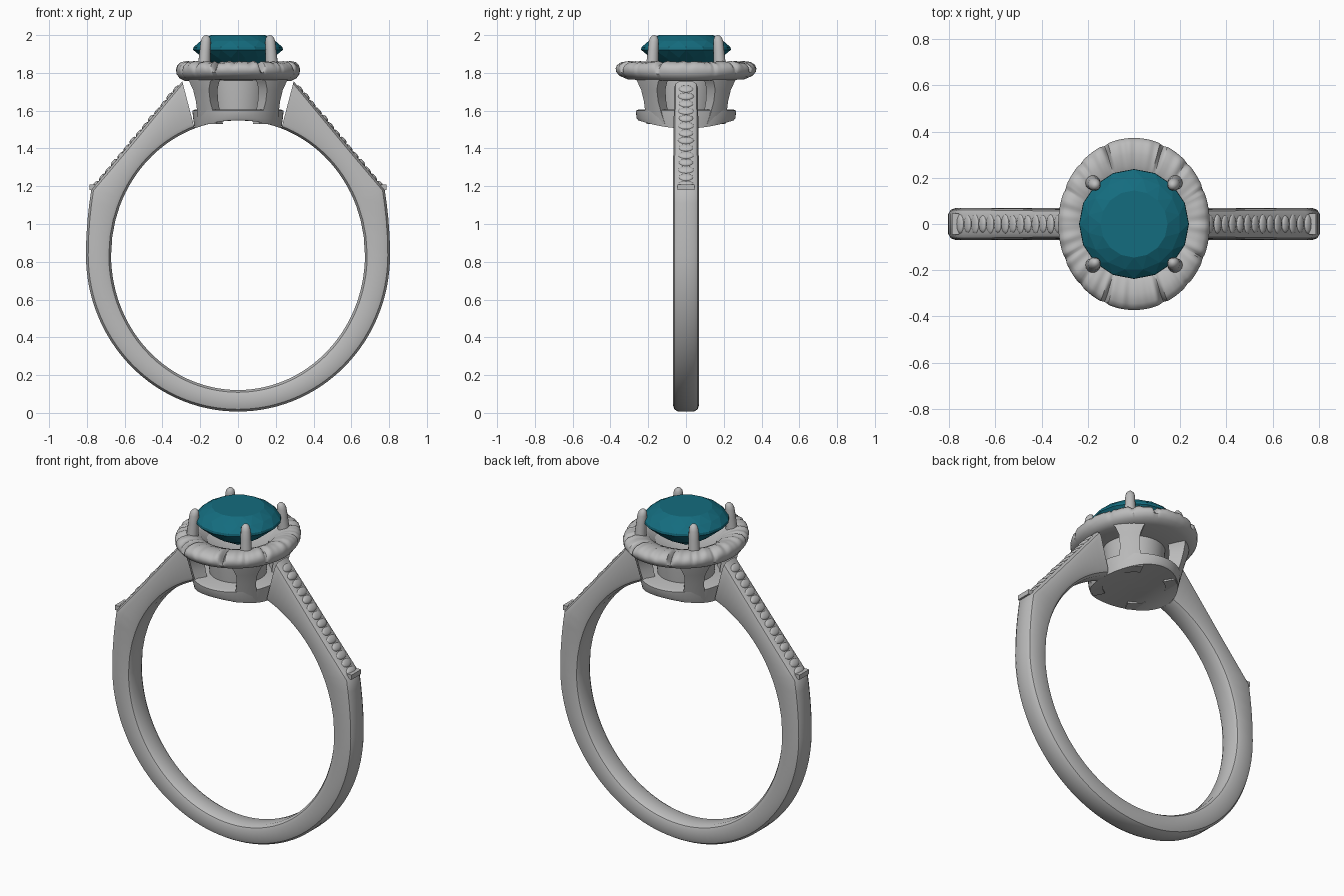
import bpy, bmesh, math
from mathutils import Matrix, Vector

if "Cube" in bpy.data.objects:
    bpy.data.objects.remove(bpy.data.objects["Cube"])

def material(name, rgb):
    m = bpy.data.materials.new(name)
    m.diffuse_color = (*rgb, 1)
    m.use_nodes = True
    m.node_tree.nodes["Principled BSDF"].inputs["Base Color"].default_value = m.diffuse_color
    return m

METAL = material("silver metal", (0.5, 0.5, 0.5))
TEAL = material("teal gem", (0.007, 0.15, 0.21))

def finish(name, bm, mat, smooth=35):
    bmesh.ops.remove_doubles(bm, verts=bm.verts, dist=1e-5)
    bmesh.ops.recalc_face_normals(bm, faces=bm.faces)
    me = bpy.data.meshes.new(name)
    bm.to_mesh(me)
    bm.free()
    me.materials.append(mat)
    ob = bpy.data.objects.new(name, me)
    bpy.context.collection.objects.link(ob)
    if smooth:
        bpy.ops.object.select_all(action='DESELECT')
        ob.select_set(True)
        bpy.context.view_layer.objects.active = ob
        bpy.ops.object.shade_smooth_by_angle(angle=math.radians(smooth))
    return ob

def skin(bm, rings, close_u=True, close_v=True, caps=False):
    """Join a list of point rings with faces."""
    vs = [[bm.verts.new(p) for p in r] for r in rings]
    n, k = len(vs), len(vs[0])
    for i in range(n if close_u else n - 1):
        for j in range(k if close_v else k - 1):
            a, b = vs[i], vs[(i + 1) % n]
            bm.faces.new((a[j], b[j], b[(j + 1) % k], a[(j + 1) % k]))
    if caps:
        bm.faces.new(vs[0])
        bm.faces.new(vs[-1])

def lathe(bm, profile, segs, point, closed=True):
    rings = [[point(r, z, math.tau * (i + .5) / segs) for r, z in profile] for i in range(segs)]
    skin(bm, rings, True, closed)

def finger_z(x):
    return 0.835 + 0.714 * math.sqrt(1 - (x / 0.672) ** 2)

# Band with tapered shoulders: inner and outer edge stations, mirrored in x
LOW, TOP = Vector((0.777, 0, 1.18)), Vector((0.295, 0, 1.755))
stations = []
for i in range(31):
    a = math.radians(-90 + 3 * i)
    stations.append((a, Vector((0.805 * math.cos(a), 0, 0.835 + 0.828 * math.sin(a))), 0.07))
stations += [(math.radians(8), Vector((0.803, 0, 0.93)), 0.07),
             (math.radians(15), Vector((0.796, 0, 1.03)), 0.07),
             (math.radians(21), Vector((0.787, 0, 1.11)), 0.07)]
for i in range(17):
    t = i / 16
    stations.append((math.radians(25 + 45 * t), LOW.lerp(TOP, t), 0.07 - 0.007 * t))

def section(a, outer, w):
    inner = Vector((0.672 * math.cos(a), 0, 0.835 + 0.714 * math.sin(a)))
    d = outer - inner
    L = d.length
    half = [(0, 0.62), (0.012, 0.9), (0.03, 1), (L - 0.035, 1), (L - 0.012, 0.88), (L, 0.6)]
    prof = [(u, w * y) for u, y in half] + [(u, -w * y) for u, y in reversed(half)]
    return [inner + d * (u / L) + Vector((0, y, 0)) for u, y in prof]

right = [section(*s) for s in stations]
left = [[Vector((-p.x, p.y, p.z)) for p in r] for r in right[:0:-1]]
bm = bmesh.new()
skin(bm, left + right, False, True, True)
finish("band", bm, METAL)

# Small set stones along both shoulders, with an end lip
bm = bmesh.new()
along = (TOP - LOW).normalized()
normal = Vector((-along.z, 0, along.x)) * -1
for side in (1, -1):
    flip = Matrix.Diagonal((side, 1, 1, 1))
    for i in range(14):
        p = LOW.lerp(TOP, 0.05 + 0.88 * i / 13)
        frame = Matrix((along, Vector((0, 1, 0)), normal)).transposed().to_4x4()
        size = Matrix.Diagonal((0.024, 0.042 - 0.004 * (i % 2), 0.009 + 0.003 * (i % 3 == 0), 1))
        bmesh.ops.create_uvsphere(bm, u_segments=12, v_segments=8, radius=1,
                                  matrix=flip @ Matrix.Translation(p) @ frame @ size)
    bmesh.ops.create_cube(bm, size=1, matrix=flip @ Matrix.Translation((0.772, 0, 1.195))
                          @ Matrix.Diagonal((0.03, 0.09, 0.028, 1)))
finish("shoulder_stones", bm, METAL)

# Base plate of the head, hollowed to follow the finger
def base_point(r, z, t):
    x, y = r * math.cos(t), 1.1 * r * math.sin(t)
    return (x, y, finger_z(x) if z == 0 else z)

bm = bmesh.new()
lathe(bm, [(0, 0), (0.08, 0), (0.15, 0), (0.2, 0), (0.23, 0), (0.238, 1.56), (0.242, 1.60),
           (0.225, 1.607), (0, 1.607)], 64, base_point, False)
finish("basket_base", bm, METAL)

# Four wide corner columns of the basket
bm = bmesh.new()
for q in range(4):
    rings = []
    for z, ri, ro, w in ((1.53, .17, .238, 17), (1.58, .18, .25, 14), (1.65, .19, .267, 11.5),
                         (1.71, .2, .283, 12), (1.75, .2, .296, 15), (1.79, .2, .305, 20)):
        angs = [math.radians(45 + 90 * q + w * s / 3) for s in range(-3, 4)]
        rings.append([(ro * math.cos(a), ro * math.sin(a), z) for a in angs]
                     + [(ri * math.cos(a), ri * math.sin(a), z) for a in reversed(angs)])
    skin(bm, rings, False, True, True)
finish("basket_columns", bm, METAL)

# Inner cup that holds the point of the gem
bm = bmesh.new()
lathe(bm, [(0, 1.60), (0.155, 1.60), (0.17, 1.76), (0.17, 1.80), (0, 1.74)], 48,
      lambda r, z, t: (r * math.cos(t), r * math.sin(t), z), False)
finish("inner_cup", bm, METAL)

# Oval halo with grooves between its lobes
def halo_point(r, z, t):
    deg = math.degrees(t) % 180
    groove = sum(d * math.exp(-((deg - c) / 1.8) ** 2)
                 for c, d in ((67, 1), (113, 1), (24, .4), (156, .4), (45, .3), (135, .3)))
    k = max(0, min(1, (r - 0.2) / 0.11))
    top = max(0, min(1, (z - 1.79) / 0.04))
    r -= 0.022 * groove * k * top
    z -= (0.025 * groove + 0.003 * math.sin(26 * t) + 0.002 * math.sin(41 * t)) * top * k
    oval = 1 + 0.135 * k
    z += 0.012 * k * (1 - top) * math.sin(t) ** 2
    return (r * math.cos(t), r * oval * math.sin(t), z)

bm = bmesh.new()
lathe(bm, [(0.165, 1.76), (0.165, 1.79), (0.205, 1.835), (0.24, 1.852), (0.275, 1.86), (0.305, 1.853),
           (0.322, 1.838), (0.328, 1.82), (0.326, 1.795), (0.31, 1.772), (0.28, 1.757)],
      240, halo_point)
finish("halo", bm, METAL, 40)

# Faceted round gem
bm = bmesh.new()
N = 16
rings = []
for r, z, off in ((0.145, 2.0, 0), (0.2, 1.97, .5), (0.236, 1.936, 0), (0.238, 1.922, 0),
                  (0.19, 1.88, .5), (0.13, 1.835, 0), (0.001, 1.765, 0)):
    rings.append([(r * math.cos(math.tau * (i + off) / N), r * math.sin(math.tau * (i + off) / N), z)
                  for i in range(N)])
skin(bm, rings, False, True, True)
bmesh.ops.triangulate(bm, faces=[f for f in bm.faces if len(f.verts) == 4])
finish("gem", bm, TEAL, 0)

# Four prongs with rounded tips
bm = bmesh.new()
for sx in (1, -1):
    for sy in (1, -1):
        rings = []
        for z, r, c in ((1.80, .036, .180), (1.86, .032, .178), (1.92, .029, .174), (1.965, .027, .171),
                        (1.985, .022, .169), (1.997, .012, .168), (2.0, .003, .168)):
            rings.append([(sx * c + r * math.cos(math.tau * i / 14),
                           sy * c + r * math.sin(math.tau * i / 14), z) for i in range(14)])
        skin(bm, rings, False, True, True)
finish("prongs", bm, METAL, 50)
